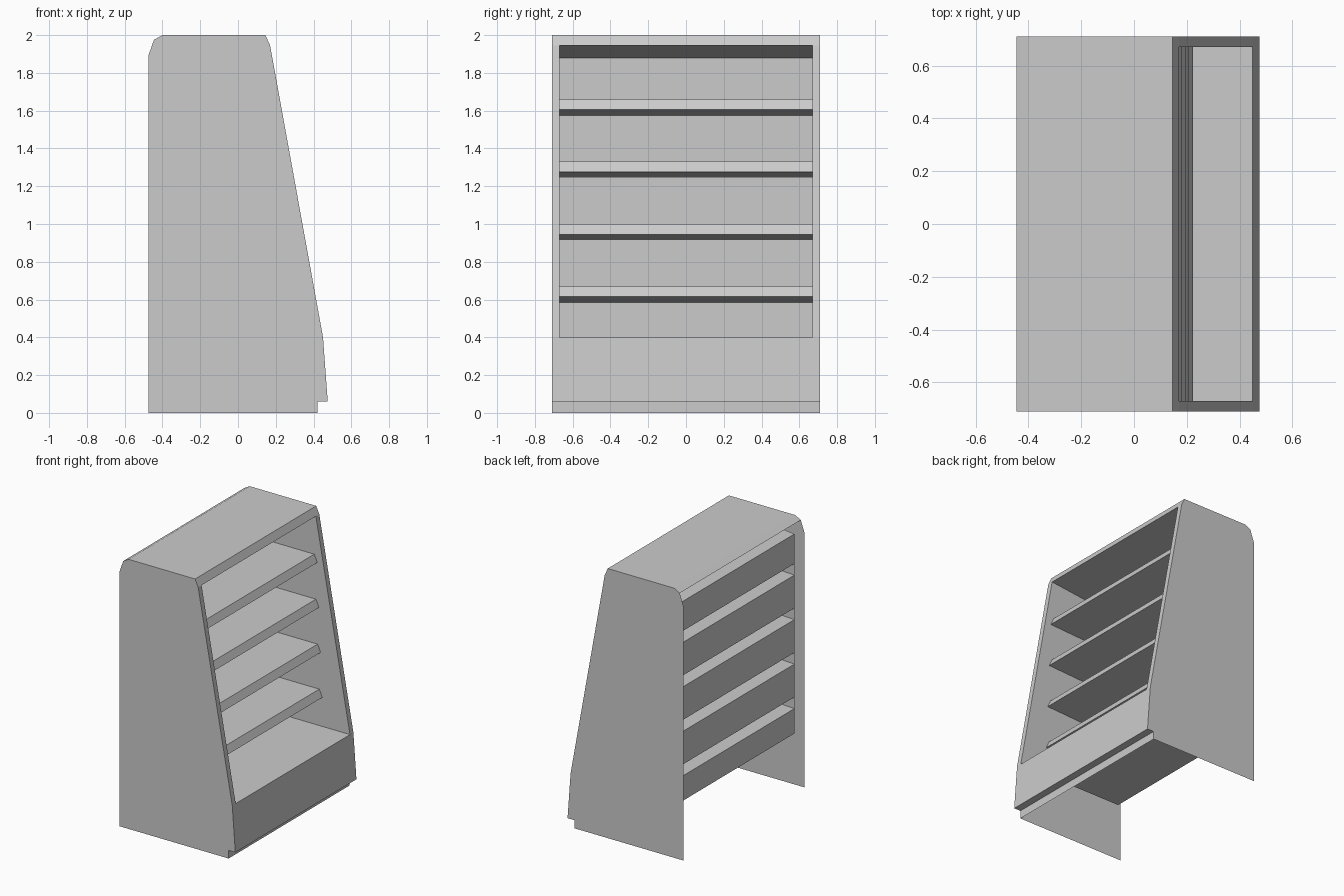
import bpy
import bmesh

cube = bpy.data.objects.get("Cube")
if cube:
    bpy.data.objects.remove(cube, do_unlink=True)

# One painted metal colour
metal = bpy.data.materials.new("light grey metal")
metal.use_nodes = True
COLOUR = (0.6, 0.6, 0.6, 1)
metal.diffuse_color = COLOUR
metal.node_tree.nodes["Principled BSDF"].inputs["Base Color"].default_value = COLOUR

OUTER, INNER = 0.71, 0.67      # half widths of the cabinet and its opening
WALL_X = -0.42                 # back wall of the display space
BASE_Z = 0.40                  # deck height


def finish(name, bm):
    mesh = bpy.data.meshes.new(name)
    bm.to_mesh(mesh)
    bm.free()
    mesh.materials.append(metal)
    obj = bpy.data.objects.new(name, mesh)
    bpy.context.collection.objects.link(obj)
    return obj


def folded_sheet(name, path, y0, y1):
    """Sheet metal: an open (x, z) path swept across the width."""
    bm = bmesh.new()
    rows = [[bm.verts.new((x, y, z)) for y in (y0, y1)] for x, z in path]
    for (a, b), (c, d) in zip(rows, rows[1:]):
        bm.faces.new((a, c, d, b))
    return finish(name, bm)


def flat_panel(name, outline, y, facing):
    """Upright panel filling a closed (x, z) outline."""
    bm = bmesh.new()
    face = bm.faces.new([bm.verts.new((x, y, z)) for x, z in outline])
    face.normal_update()
    if face.normal.y * facing < 0:
        face.normal_flip()
    return finish(name, bm)


# Key profile points
top_back = [(-0.445, 1.975), (-0.40, 2.0)]
top_front = [(0.145, 2.0), (0.17, 1.945)]
base_front = [(0.45, BASE_Z), (0.475, 0.06), (0.42, 0.06), (0.42, 0.0)]
ceiling_back = (WALL_X, 1.88)
deck_back = (WALL_X, BASE_Z)

# Cabinet sides, inner liners and front jambs, mirrored
side_outline = [(-0.475, 0), (-0.475, 1.89)] + top_back + top_front + base_front
liner_outline = [deck_back, ceiling_back, top_front[1], base_front[0]]
for label, s in (("back", 1), ("front", -1)):
    flat_panel(label + "_side_panel", side_outline, s * OUTER, s)
    flat_panel(label + "_side_liner", liner_outline, s * INNER, -s)
    y0, y1 = sorted((s * INNER, s * OUTER))
    folded_sheet(label + "_jamb", [top_front[1], base_front[0]], y0, y1)

# Full width canopy and kick base
folded_sheet("canopy", top_back + top_front, -OUTER, OUTER)
folded_sheet("kick_base", base_front, -OUTER, OUTER)

# Sloping ceiling and bottom deck
folded_sheet("ceiling", [top_front[1], ceiling_back], -INNER, INNER)
folded_sheet("bottom_deck", [deck_back, base_front[0]], -INNER, INNER)

# Hollow shelves with bevelled lips, and the back wall strips between them
wall_top = ceiling_back[1]
for i in range(4):
    z = 1.66 - 0.33 * i
    tip = 0.182 + 0.0137 * i
    shelf = [(WALL_X, z), (tip - 0.025, z), (tip, z - 0.055), (WALL_X, z - 0.085)]
    folded_sheet(f"shelf_{i + 1}", shelf, -INNER, INNER)
    folded_sheet(f"wall_strip_{i + 1}", [(WALL_X, wall_top), (WALL_X, z)], -INNER, INNER)
    wall_top = z - 0.085
folded_sheet("wall_strip_5", [(WALL_X, wall_top), deck_back], -INNER, INNER)
